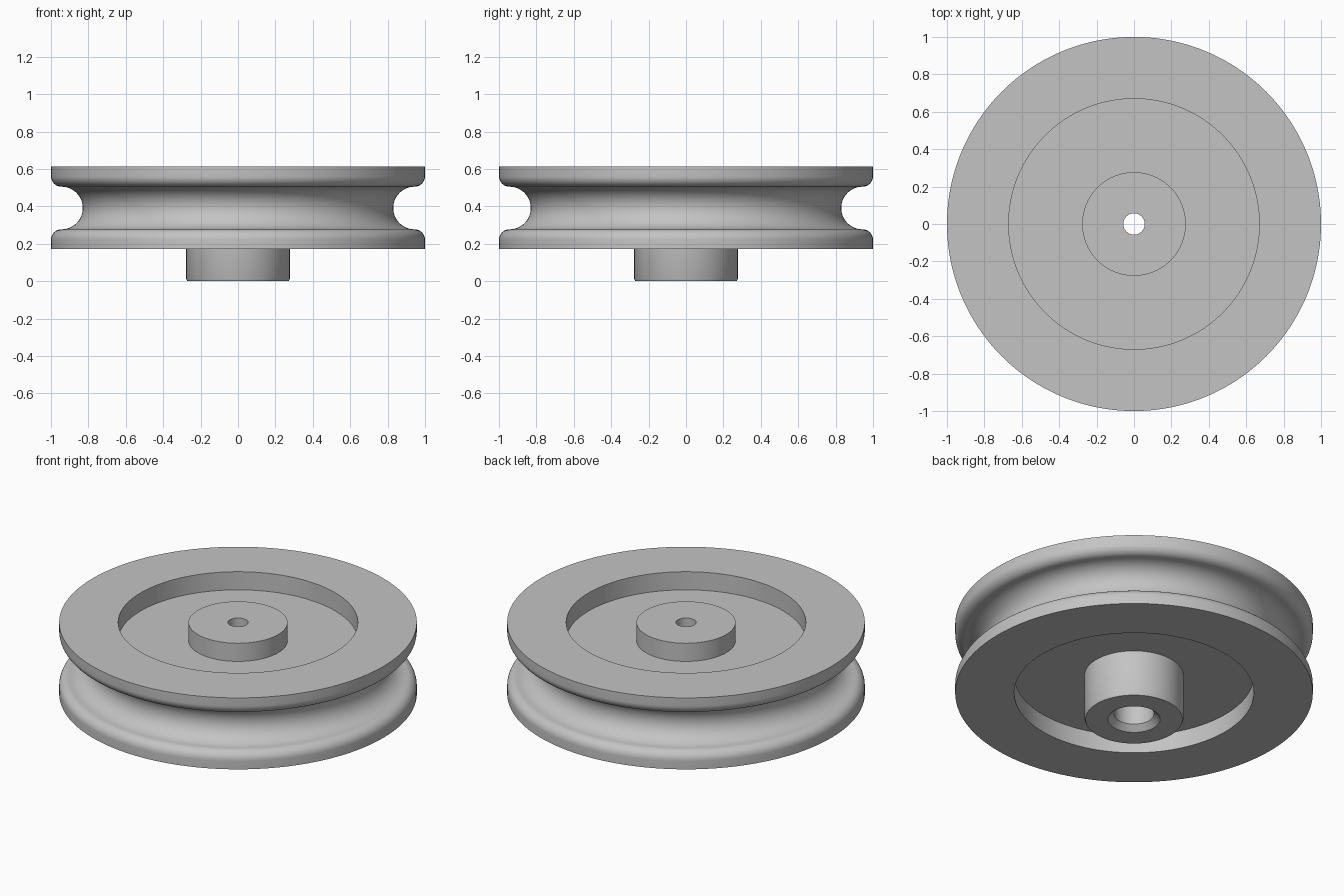
import bpy
import bmesh
import math

SEGMENTS = 160

cube = bpy.data.objects.get("Cube")
if cube:
    bpy.data.objects.remove(cube, do_unlink=True)


def make_material(name, rgb):
    mat = bpy.data.materials.new(name)
    mat.use_nodes = True
    mat.diffuse_color = (*rgb, 1)
    mat.node_tree.nodes["Principled BSDF"].inputs["Base Color"].default_value = (*rgb, 1)
    return mat


def arc(r, z, radius, start, end, steps):
    """Points of a circular arc in the (radius, height) plane."""
    angles = [math.radians(start + (end - start) * i / steps) for i in range(steps + 1)]
    return [(r + radius * math.cos(a), z + radius * math.sin(a)) for a in angles]


def lathe(name, profile, mat):
    """Turn a closed (radius, height) profile around the z axis."""
    bm = bmesh.new()
    verts = [bm.verts.new((r, 0, z)) for r, z in profile]
    edges = [bm.edges.new((v, verts[(i + 1) % len(verts)])) for i, v in enumerate(verts)]
    bmesh.ops.spin(bm, geom=verts + edges, cent=(0, 0, 0), axis=(0, 0, 1),
                   angle=math.tau, steps=SEGMENTS)
    bmesh.ops.remove_doubles(bm, verts=bm.verts[:], dist=0.0001)
    bmesh.ops.recalc_face_normals(bm, faces=bm.faces[:])
    mesh = bpy.data.meshes.new(name)
    bm.to_mesh(mesh)
    bm.free()
    mesh.materials.append(mat)
    obj = bpy.data.objects.new(name, mesh)
    bpy.context.collection.objects.link(obj)
    bpy.ops.object.select_all(action="DESELECT")
    obj.select_set(True)
    bpy.context.view_layer.objects.active = obj
    bpy.ops.object.shade_smooth_by_angle(angle=math.radians(30))
    return obj


# Main heights and radii
rim_low, rim_high, mid = 0.171, 0.612, 0.391
web_low, web_high = 0.282, 0.5
hub_r, recess_r = 0.277, 0.67
bore_r, hole_r = 0.112, 0.057
groove_r, lip_r = 0.114, 0.056
groove_center = 1 - lip_r

# Hub underside with softened edge, then the lower recess
profile = [(0.146, 0), (hub_r - 0.006, 0), (hub_r, 0.012),
           (hub_r, web_low), (recess_r, web_low), (recess_r, rim_low)]

# Outer rim: lower lip, rope groove, upper lip
profile += [(1, rim_low)]
profile += arc(groove_center, mid - groove_r - lip_r, lip_r, 0, 90, 10)
profile += arc(groove_center, mid, groove_r, 270, 90, 28)[1:]
profile += arc(groove_center, mid + groove_r + lip_r, lip_r, -90, 0, 10)[1:]
profile += [(1, rim_high)]

# Upper recess and hub top
profile += [(recess_r, rim_high), (recess_r, web_high),
            (hub_r, web_high), (hub_r, rim_high)]

# Narrow through hole, stepped wider bore and its chamfered mouth
profile += [(hole_r, rim_high), (hole_r, web_high),
            (bore_r, web_high), (bore_r, 0.034)]

lathe("grooved_pulley_wheel", profile, make_material("plain grey", (0.55, 0.55, 0.55)))
